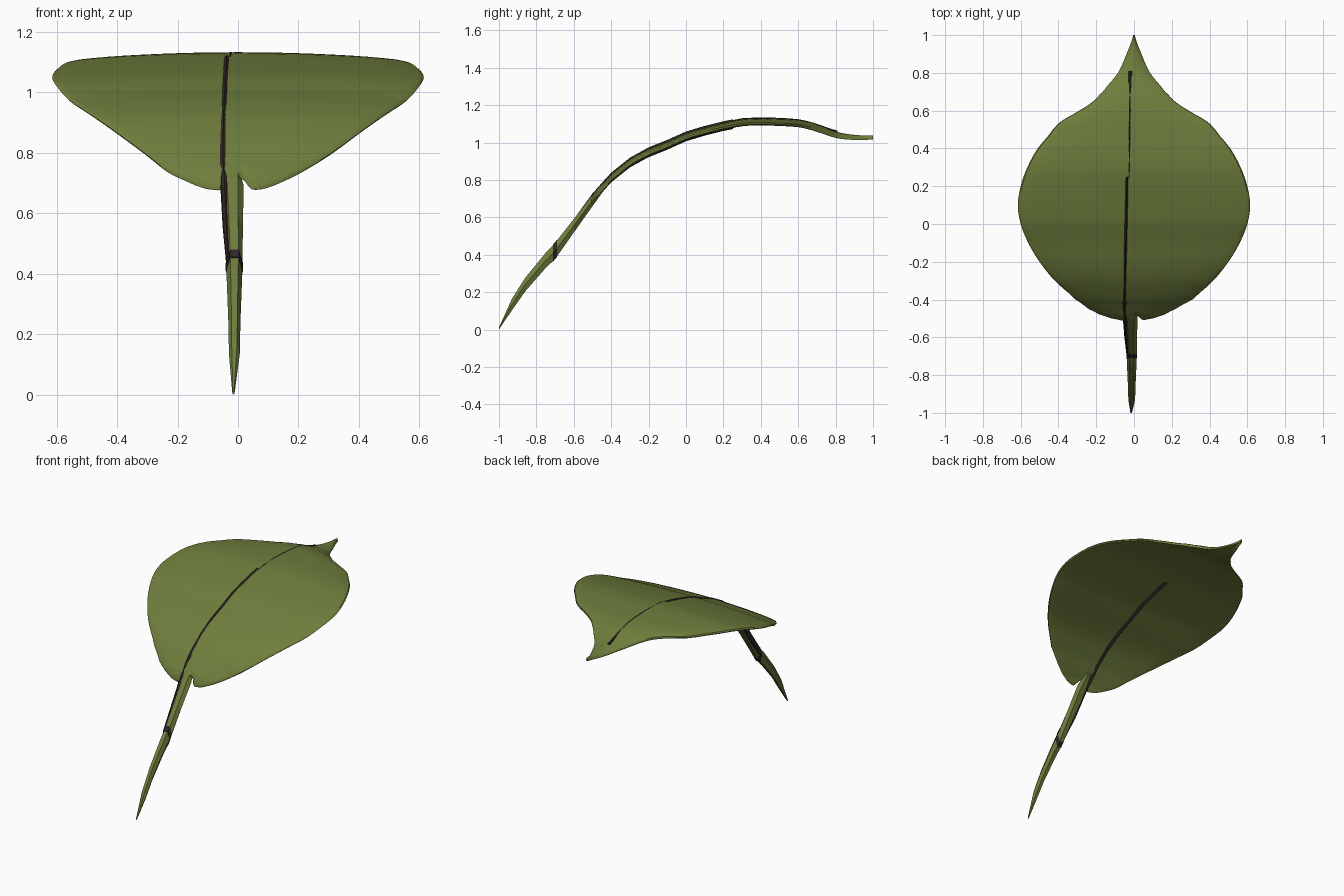
import bpy, bmesh
from math import sin, cos, pi, exp, copysign

if "Cube" in bpy.data.objects:
    bpy.data.objects.remove(bpy.data.objects["Cube"], do_unlink=True)


def make_material(name, colour):
    mat = bpy.data.materials.new(name)
    mat.use_nodes = True
    mat.diffuse_color = (*colour, 1)
    mat.node_tree.nodes["Principled BSDF"].inputs["Base Color"].default_value = (*colour, 1)
    return mat


green = make_material("leaf green", (0.155, 0.205, 0.045))
dark = make_material("dark vein brown", (0.03, 0.018, 0.02))


def refine(stations, steps):
    """Smooth curve through the stations, with extra ones in between."""
    result = []
    last = len(stations) - 1
    for i in range(last):
        p0, p1 = stations[max(i - 1, 0)], stations[i]
        p2, p3 = stations[i + 1], stations[min(i + 2, last)]
        for s in range(steps):
            t = s / steps
            row = [b + 0.5 * t * (c - a + t * (2 * a - 5 * b + 4 * c - d + t * (3 * (b - c) + d - a)))
                   for a, b, c, d in zip(p0, p1, p2, p3)]
            row[0] = p1[0] + t * (p2[0] - p1[0])
            result.append(row)
    return result + [list(stations[last])]


def loft(name, stations, sides, material, power=1.0, shape=None, smooth=True):
    """Skin upright rings given as (y, x, z, half width, half height)."""
    bm = bmesh.new()
    rings = []
    for y, x, z, w, h in stations:
        ring = []
        for k in range(sides):
            a = 2 * pi * k / sides
            rise = copysign(abs(sin(a)) ** power, sin(a))
            point = (x + w * cos(a), y, z + h * rise)
            if shape:
                point = shape(point, cos(a))
            ring.append(bm.verts.new(point))
        rings.append(ring)
    for r, s in zip(rings, rings[1:]):
        for k in range(sides):
            n = (k + 1) % sides
            bm.faces.new((r[k], r[n], s[n], s[k]))
    bm.faces.new(rings[0])
    bm.faces.new(rings[-1])
    bmesh.ops.recalc_face_normals(bm, faces=bm.faces)
    mesh = bpy.data.meshes.new(name)
    bm.to_mesh(mesh)
    bm.free()
    mesh.materials.append(material)
    obj = bpy.data.objects.new(name, mesh)
    bpy.context.collection.objects.link(obj)
    if smooth:
        bpy.ops.object.select_all(action='DESELECT')
        obj.select_set(True)
        bpy.context.view_layer.objects.active = obj
        bpy.ops.object.shade_smooth_by_angle()
    return obj


# Leaf outline: y, spine height, half width
outline = [
    (-.51, .69, .06), (-.5, .7, .11), (-.48, .725, .17), (-.45, .755, .23),
    (-.4, .81, .31), (-.3, .89, .42), (-.2, .945, .5), (-.1, .985, .56),
    (0, 1.03, .6), (.1, 1.06, .615), (.2, 1.085, .6), (.3, 1.105, .565),
    (.4, 1.11, .51), (.5, 1.107, .43), (.54, 1.105, .39), (.6, 1.1, .29),
    (.65, 1.09, .215), (.7, 1.075, .165), (.8, 1.04, .085), (.9, 1.027, .04),
    (1, 1.027, .004)]


def blade_shape(point, across):
    """Notch at the base and a slight droop towards the rim."""
    x, y, z = point
    near_base = max(0, min(1, (-.4 - y) / .11))
    lift = .03 * near_base * exp(-((x - .012) / .022) ** 2)
    return x, y + lift, z + lift + .006 - .016 * across ** 2


blade = [(y, -.01 if y < -.4 else 0, z, w, min(.017, .004 + w * .1))
         for y, z, w in outline]
loft("leaf_blade", refine(blade, 3), 40, green, .5, blade_shape)


def spine(y):
    """Height of the middle of the leaf."""
    for a, b in zip(outline, outline[1:]):
        if a[0] <= y <= b[0]:
            return a[1] + (b[1] - a[1]) * (y - a[0]) / (b[0] - a[0])
    return outline[0][1]


# Stem, pointed at the foot and buried in the leaf base
stem = [
    (-1, -.015, .006, .004, .006), (-.93, -.012, .135, .018, .036),
    (-.86, -.012, .24, .02, .042), (-.75, -.012, .37, .025, .047),
    (-.7, -.012, .42, .027, .05), (-.6, -.015, .555, .031, .042),
    (-.5, -.018, .69, .037, .035), (-.44, -.018, .755, .02, .014)]
loft("stem", stem, 6, green, smooth=False)

# Dark band round the stem
band = [(y, -.012, z, .029, .053) for y, z in ((-.71, .41), (-.69, .434))]
loft("stem_band", band, 6, dark, smooth=False)

# Main vein, running from the stem through both faces of the leaf
vein = [(-.7, -.033, .43, .006, .03), (-.6, -.041, .556, .01, .034),
        (-.5, -.046, .7, .013, .028)]
vein += [(y / 100, -.042 + y * .0002, spine(y / 100) + .003, .013, .026)
         for y in range(-45, 26, 5)]
loft("main_vein", vein, 8, dark)

# Fine end of the vein, on the upper face only
fine_vein = [(y / 100, -.028 + y * .0001, spine(y / 100) + .016, .009, .009)
             for y in range(24, 82, 3)]
loft("vein_end", fine_vein, 8, dark)
